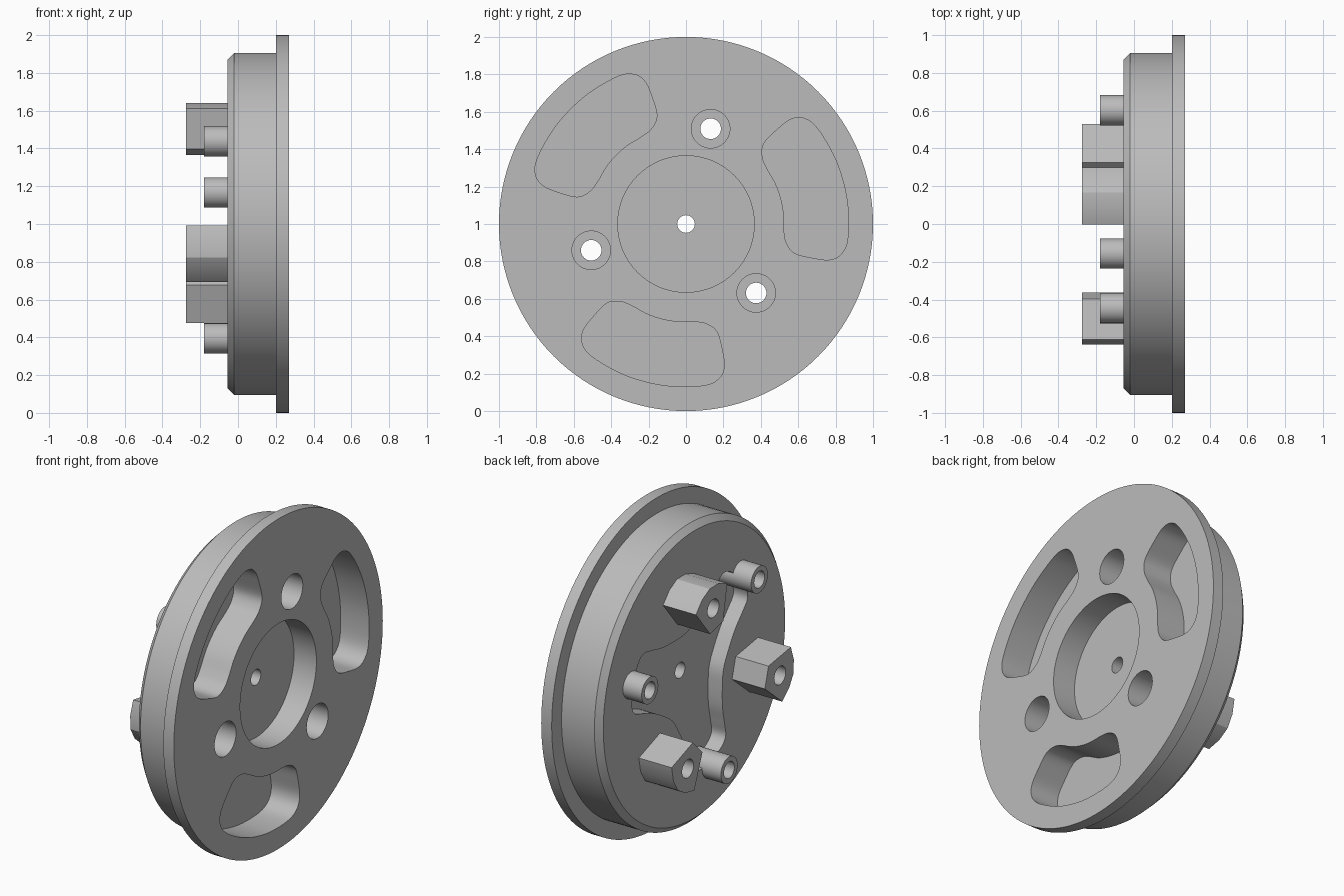
import bpy, bmesh
from math import sin, cos, pi, radians
from mathutils import Vector

if "Cube" in bpy.data.objects:
    bpy.data.objects.remove(bpy.data.objects["Cube"])

grey = bpy.data.materials.new("plain grey")
grey.use_nodes = True
grey.diffuse_color = (0.5, 0.5, 0.5, 1)
grey.node_tree.nodes["Principled BSDF"].inputs["Base Color"].default_value = (0.5, 0.5, 0.5, 1)

JAW_ANGLES = [75.5, 195.5, 315.5]
STUD_ANGLES = [15.5, 135.5, 255.5]
JAW_R, STUD_R = 0.526, 0.625
BACK, FLOOR, FRONT = -0.055, 0.04, 0.27


def polar(r, deg):
    return Vector((r * cos(radians(deg)), r * sin(radians(deg))))


def circle(r, centre=(0, 0), n=48):
    return [Vector(centre) + polar(r, 360 * i / n) for i in range(n)]


def smooth(pts, steps=5):
    """Closed Catmull-Rom curve through the points."""
    out, n = [], len(pts)
    for i in range(n):
        a, b, c, d = (pts[(i + k) % n] for k in (-1, 0, 1, 2))
        for s in range(steps):
            t = s / steps
            out.append(0.5 * (2 * b + (c - a) * t + (2 * a - 5 * b + 4 * c - d) * t ** 2
                              + (3 * b - a - 3 * c + d) * t ** 3))
    return out


def loft(name, sections):
    """Solid along x from sections of (x, outline in y and z)."""
    bm = bmesh.new()
    rings = [[bm.verts.new((x, p[0], p[1] + 1)) for p in outline] for x, outline in sections]
    bm.faces.new(rings[0])
    bm.faces.new(rings[-1])
    for a, b in zip(rings, rings[1:]):
        for i in range(len(a)):
            j = (i + 1) % len(a)
            bm.faces.new((a[i], a[j], b[j], b[i]))
    bmesh.ops.recalc_face_normals(bm, faces=bm.faces)
    mesh = bpy.data.meshes.new(name)
    bm.to_mesh(mesh)
    bm.free()
    mesh.materials.append(grey)
    ob = bpy.data.objects.new(name, mesh)
    bpy.context.collection.objects.link(ob)
    return ob


def activate(ob):
    bpy.ops.object.select_all(action='DESELECT')
    ob.select_set(True)
    bpy.context.view_layer.objects.active = ob


def cut(ob, outline, x0, x1):
    cutter = loft("cutter", [(x0, outline), (x1, outline)])
    cutter.hide_render = True
    mod = ob.modifiers.new("cut", 'BOOLEAN')
    mod.operation, mod.solver, mod.object = 'DIFFERENCE', 'EXACT', cutter
    activate(ob)
    bpy.ops.object.modifier_apply(modifier=mod.name)
    bpy.data.objects.remove(cutter)


def finish(ob):
    activate(ob)
    bpy.ops.object.shade_smooth_by_angle(angle=radians(28))


# Flanged disc with a chamfered back edge
disc = loft("flanged_disc", [(x, circle(r, n=128)) for x, r in (
    (BACK, 0.87), (-0.02, 0.905), (0.2, 0.905), (0.2, 1.0), (FRONT, 1.0))])

# Round recess and axle hole
cut(disc, circle(0.365, n=80), 0.12, 0.4)
cut(disc, circle(0.047, n=32), -0.4, 0.4)

# Kidney pockets in the front face
half = [(0.525, 9), (0.525, 19), (0.545, 26), (0.6, 30.5), (0.7, 30.5),
        (0.79, 29.5), (0.845, 26.5), (0.868, 21), (0.87, 10)]
kidney = ([(0.525, 0)] + half + [(0.87, 0)] + [(r, -a) for r, a in reversed(half)])
for ang in STUD_ANGLES:
    cut(disc, smooth([polar(r, a + ang) for r, a in kidney]), 0.08, 0.4)

# Three-lobed pocket in the back face
side = [(0.6, 10), (0.575, 17), (0.5, 21), (0.41, 27), (0.33, 40)]
lobe = [(r, -a) for r, a in reversed(side)] + [(0.6, 0)] + side + [(0.29, 60)]
cut(disc, smooth([polar(r, a + ang) for ang in STUD_ANGLES for r, a in lobe]), -0.4, FLOOR)

# Counterbored screw holes running through the jaws
for ang in JAW_ANGLES:
    centre = polar(JAW_R, ang)
    cut(disc, circle(0.103, centre), 0.08, 0.4)
    cut(disc, circle(0.055, centre, 32), -0.4, 0.4)
finish(disc)

# Jaws: narrow inner end, flared sides, bowed outer end
profile = [(-0.132, -0.065), (0.065, -0.155), (0.115, -0.08), (0.135, 0),
           (0.115, 0.08), (0.065, 0.155), (-0.132, 0.065)]
for i, ang in enumerate(JAW_ANGLES):
    outline = [polar(JAW_R + u, ang) + polar(v, ang + 90) for u, v in profile]
    jaw = loft(f"jaw_{i + 1}", [(-0.275, outline), (BACK + 0.005, outline)])
    cut(jaw, circle(0.055, polar(JAW_R, ang), 32), -0.4, 0.1)
    finish(jaw)

# Hollow studs rising from the lobes
for i, ang in enumerate(STUD_ANGLES):
    centre = polar(STUD_R, ang)
    stud = loft(f"stud_{i + 1}", [(-0.18, circle(0.08, centre)), (FLOOR + 0.005, circle(0.08, centre))])
    cut(stud, circle(0.05, centre, 32), -0.4, 0.0)
    finish(stud)
